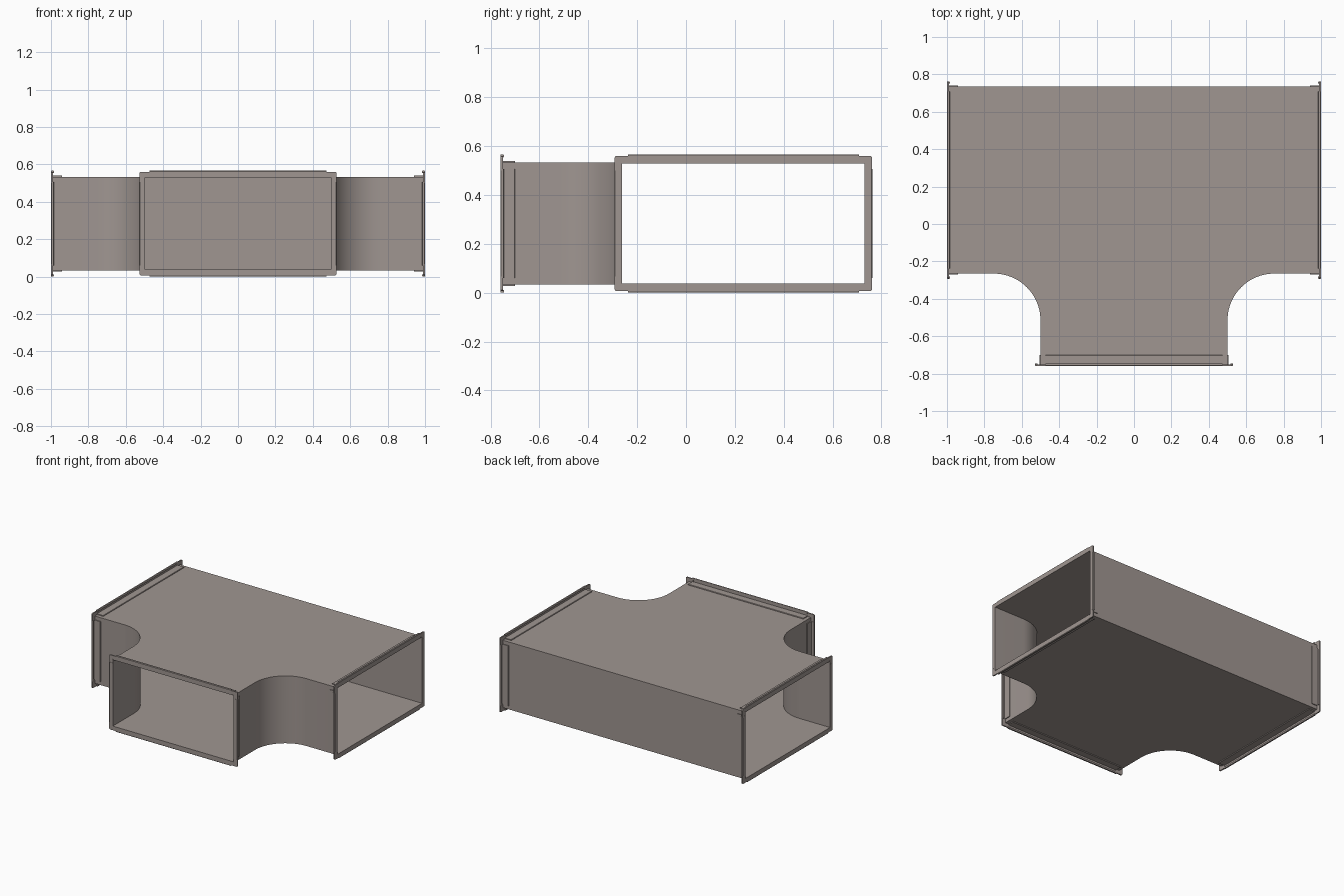
import bpy, bmesh, math
from mathutils import Vector, Matrix

if "Cube" in bpy.data.objects:
    bpy.data.objects.remove(bpy.data.objects["Cube"])

Z0, Z1 = 0.033, 0.533            # duct floor and roof
YF, YB, YM = -0.265, 0.735, -0.76  # main front wall, back wall, branch mouth
R, HW = 0.25, 0.5                # throat radius, branch half width

steel = bpy.data.materials.new("galvanised grey")
steel.diffuse_color = (0.35, 0.305, 0.285, 1)
steel.use_nodes = True
steel.node_tree.nodes["Principled BSDF"].inputs["Base Color"].default_value = steel.diffuse_color


def make_object(name, bm, matrix=None):
    if matrix:
        bm.transform(matrix)
    mesh = bpy.data.meshes.new(name)
    bm.to_mesh(mesh)
    bm.free()
    mesh.materials.append(steel)
    ob = bpy.data.objects.new(name, mesh)
    bpy.context.collection.objects.link(ob)
    return ob


def prism(bm, start, end):
    """Closed solid between two matching polygons."""
    a = [bm.verts.new(p) for p in start]
    b = [bm.verts.new(p) for p in end]
    n = len(a)
    bm.faces.new(a)
    bm.faces.new(b[::-1])
    for i in range(n):
        bm.faces.new((a[i], b[i], b[(i + 1) % n], a[(i + 1) % n]))


# Duct body: T outline with rounded throats, open at the three mouths
steps = 20
throat = [(HW + R - R * math.cos(t), YF - R + R * math.sin(t))
          for t in (math.pi / 2 * i / steps for i in range(steps + 1))]
right = [(HW, YM)] + throat + [(1, YF), (1, YB)]
outline = right + [(-x, y) for x, y in reversed(right)]
n = len(outline)
open_edges = {n // 2 - 2, n // 2, n - 1}   # right mouth, back wall, branch mouth
open_edges.discard(n // 2)
open_edges.add(n // 2)                      # left mouth follows the back wall
bm = bmesh.new()
low = [bm.verts.new((x, y, Z0)) for x, y in outline]
top = [bm.verts.new((x, y, Z1)) for x, y in outline]
bm.faces.new(low[::-1])
bm.faces.new(top)
for i in range(n):
    j = (i + 1) % n
    if i not in open_edges:
        f = bm.faces.new((low[i], low[j], top[j], top[i]))
        f.smooth = True
for e in bm.edges:
    e.smooth = not (e.is_boundary or (len(e.link_faces) == 2 and e.calc_face_angle() > 0.6))
duct = make_object("duct_body", bm)
sheet = duct.modifiers.new("sheet thickness", 'SOLIDIFY')
sheet.thickness = 0.004
sheet.offset = -1
sheet.use_even_offset = True


def flange(name, width, matrix):
    """Four folded rails and four corner plates; local y points into the duct."""
    hw, hh = width / 2, (Z1 - Z0) / 2
    inward, inset = Vector((0, 1, 0)), 0.027
    X, Z = Vector((1, 0, 0)), Vector((0, 0, 1))
    # Rails: folded profile (depth, height above the sheet)
    bm = bmesh.new()
    for out, along, dist, half, h in ((Z, X, hh, hw, 0.033), (-Z, X, hh, hw, 0.033),
                                      (X, Z, hw, hh, 0.028), (-X, Z, hw, hh, 0.028)):
        profile = [(0, -0.004), (0, h - 0.003), (0.003, h), (0.013, h), (0.015, h - 0.003),
                   (0.015, h - 0.011), (0.008, h - 0.013), (0.008, 0.006),
                   (0.058, 0.006), (0.06, 0.004), (0.06, 0), (0.008, 0), (0.008, -0.004)]
        ends = [[along * s * (half - inset) + out * (dist + v) + inward * u
                 for u, v in profile] for s in (-1, 1)]
        prism(bm, *ends)
    bmesh.ops.recalc_face_normals(bm, faces=bm.faces)
    make_object(name + "_rails", bm, matrix)
    # Corner plates: flat L shapes with a clipped outer corner
    bm = bmesh.new()
    o, c, leg = 0.027, 0.008, 0.034
    ell = [(-leg, -0.003), (-0.003, -0.003), (-0.003, -leg), (o, -leg),
           (o, o - c), (o - 0.0025, o - 0.0025), (o - c, o), (-leg, o)]
    for sx in (-1, 1):
        for sz in (-1, 1):
            layers = [[(sx * (hw + a), u, sz * (hh + b)) for a, b in ell]
                      for u in (0.001, 0.010)]
            prism(bm, *layers)
    bmesh.ops.recalc_face_normals(bm, faces=bm.faces)
    make_object(name + "_corners", bm, matrix)


# Flanges at the three mouths
zc, yc = (Z0 + Z1) / 2, (YF + YB) / 2
flange("branch_flange", 2 * HW, Matrix.Translation((0, YM, zc)))
for name, s in (("right_flange", 1), ("left_flange", -1)):
    flange(name, YB - YF,
           Matrix.Translation((s, yc, zc)) @ Matrix.Rotation(s * math.pi / 2, 4, 'Z'))
